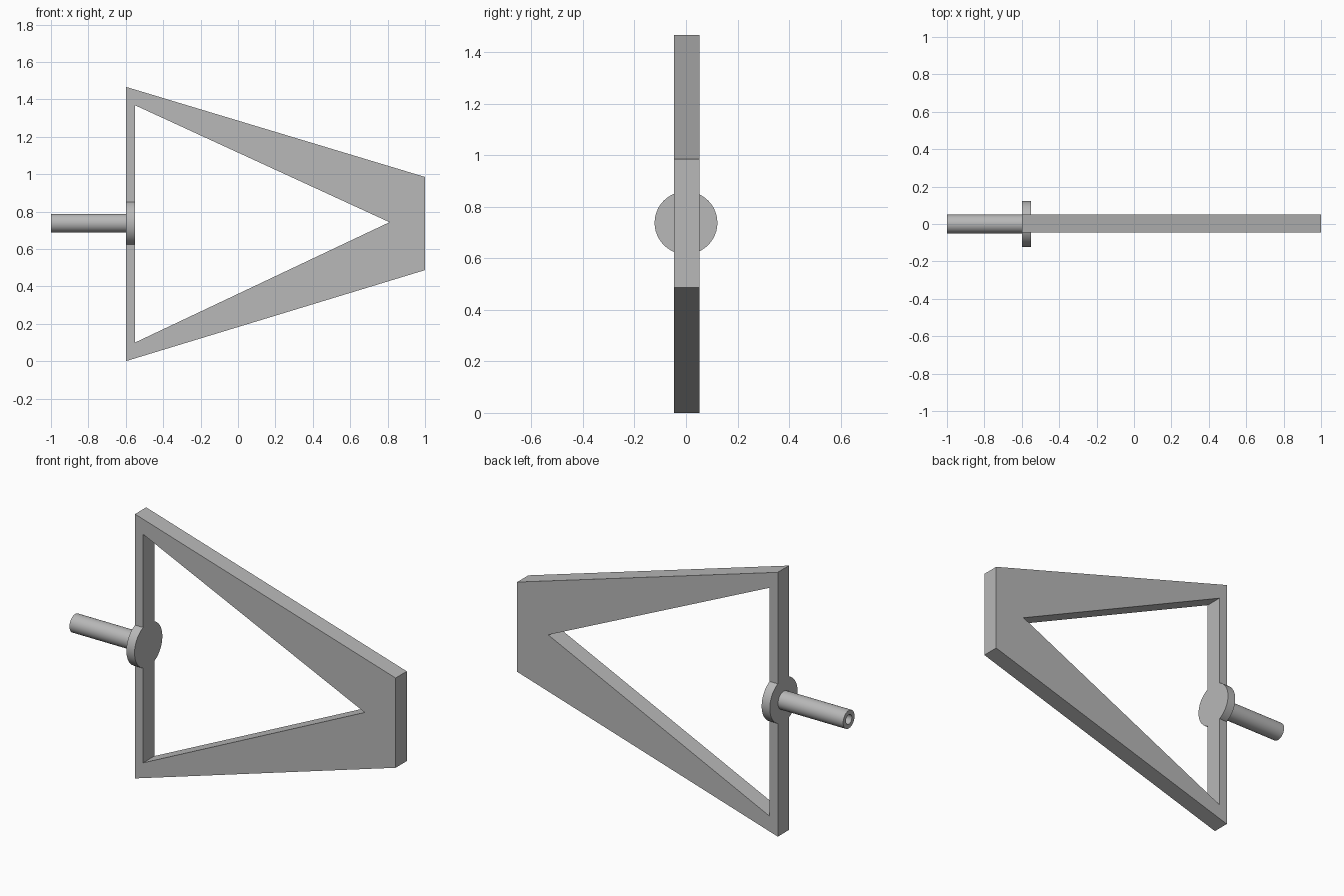
import bpy, bmesh, math
from mathutils import Vector

cube = bpy.data.objects.get("Cube")
if cube:
    bpy.data.objects.remove(cube, do_unlink=True)

AXIS_Z = 0.738

grey = bpy.data.materials.new("plain grey")
grey.use_nodes = True
colour = (0.48, 0.48, 0.48, 1)
grey.diffuse_color = colour
grey.node_tree.nodes["Principled BSDF"].inputs["Base Color"].default_value = colour


def finish(bm, name, smooth=False):
    bmesh.ops.recalc_face_normals(bm, faces=bm.faces)
    mesh = bpy.data.meshes.new(name)
    bm.to_mesh(mesh)
    bm.free()
    mesh.materials.append(grey)
    obj = bpy.data.objects.new(name, mesh)
    bpy.context.collection.objects.link(obj)
    if smooth:
        bpy.ops.object.select_all(action="DESELECT")
        obj.select_set(True)
        bpy.context.view_layer.objects.active = obj
        bpy.ops.object.shade_smooth_by_angle(angle=math.radians(30))
    return obj


def lathe(name, profile, steps=48):
    """Turn (x, radius) points about the shaft axis."""
    bm = bmesh.new()
    verts = [bm.verts.new((x, 0, AXIS_Z + r)) for x, r in profile]
    edges = [bm.edges.new(pair) for pair in zip(verts, verts[1:])]
    bmesh.ops.spin(bm, geom=verts + edges, cent=(0, 0, AXIS_Z), axis=(1, 0, 0),
                   angle=math.tau, steps=steps)
    bmesh.ops.remove_doubles(bm, verts=bm.verts, dist=0.0005)
    return finish(bm, name, smooth=True)


# Tapered flat frame with a triangular opening
bm = bmesh.new()
outline = [(-0.6, 0), (1, 0.487), (1, 0.985), (-0.6, 1.467)]
opening = [(-0.55, 0.1), (0.81, 0.743), (-0.55, 1.368)]
a, b, c, d, e, f, g = [bm.verts.new((x, -0.046, z)) for x, z in outline + opening]
faces = [bm.faces.new(loop) for loop in
         ((a, b, f, e), (b, c, f), (c, d, g, f), (d, a, e, g))]
back = bmesh.ops.extrude_face_region(bm, geom=faces, use_keep_orig=True)["geom"]
bmesh.ops.translate(bm, vec=Vector((0, 0.098, 0)),
                    verts=[v for v in back if isinstance(v, bmesh.types.BMVert)])
finish(bm, "tapered_frame")

# Round flange set in the upright bar
lathe("round_flange", [(-0.6, 0), (-0.6, 0.122), (-0.55, 0.122), (-0.55, 0)])

# Hollow shaft, bored from its free end
lathe("hollow_shaft", [(-0.6, 0.05), (-1, 0.05), (-1, 0.026), (-0.6, 0.026)])
